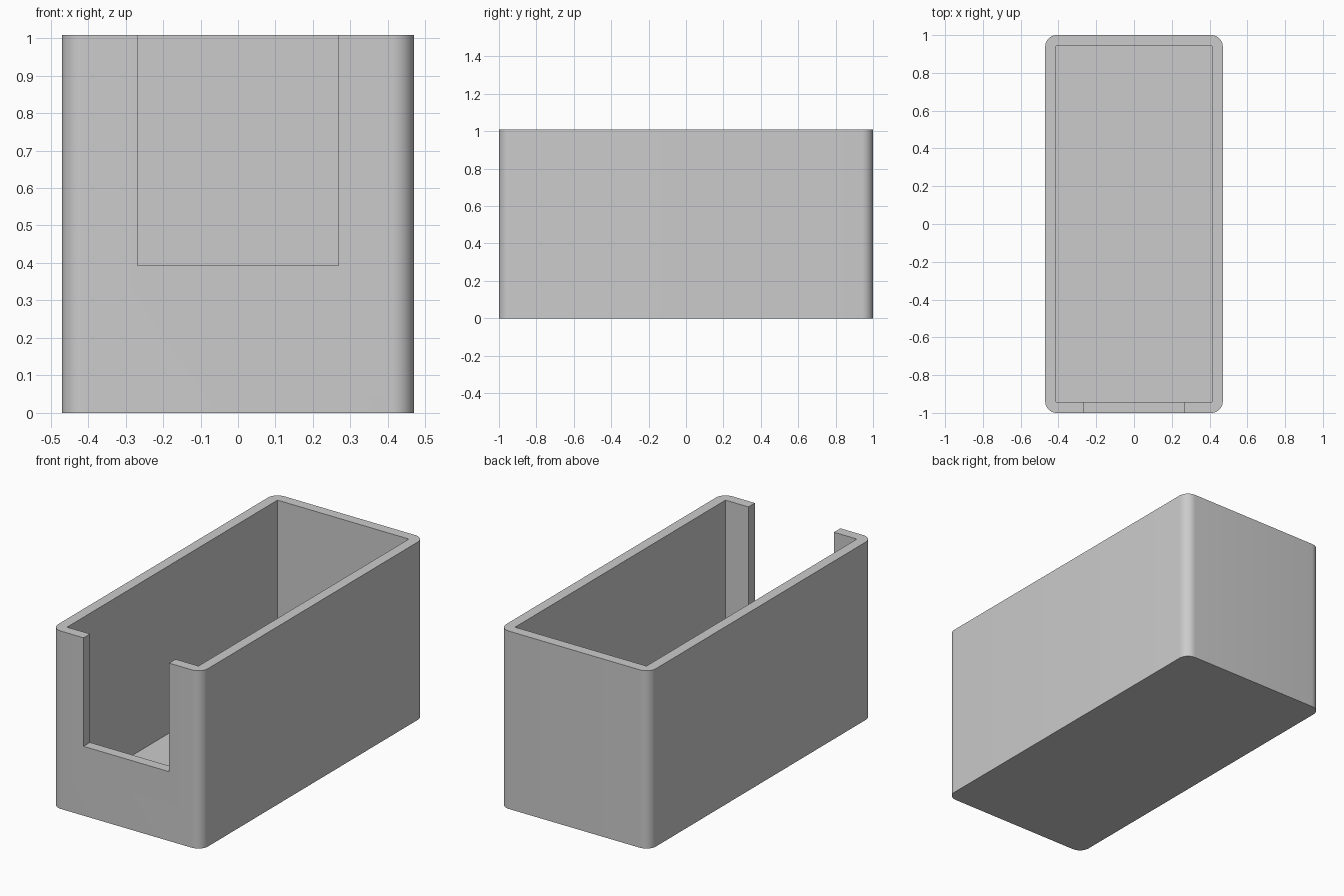
import bpy
import bmesh
from mathutils import Matrix, Vector

cube = bpy.data.objects.get("Cube")
if cube:
    bpy.data.objects.remove(cube, do_unlink=True)

HALF_X, HALF_Y, HEIGHT = 0.47, 1.0, 1.008
WALL, RADIUS = 0.058, 0.06
NOTCH_HALF, NOTCH_Z = 0.268, 0.393


def make_box(name, low, high, radius=0):
    """Box between two corners, with optional rounded vertical edges."""
    low, high = Vector(low), Vector(high)
    bm = bmesh.new()
    matrix = Matrix.Translation((low + high) / 2) @ Matrix.Diagonal((*(high - low), 1))
    bmesh.ops.create_cube(bm, size=1, matrix=matrix)
    if radius:
        upright = [e for e in bm.edges
                   if abs(e.verts[0].co.z - e.verts[1].co.z) > 0.1]
        bmesh.ops.bevel(bm, geom=upright, offset=radius, segments=10,
                        profile=0.5, affect='EDGES')
    mesh = bpy.data.meshes.new(name)
    bm.to_mesh(mesh)
    bm.free()
    obj = bpy.data.objects.new(name, mesh)
    bpy.context.collection.objects.link(obj)
    return obj


def cut(target, cutter):
    """Subtract the cutter from the target, then discard it."""
    cutter.hide_render = True
    mod = target.modifiers.new("cut", 'BOOLEAN')
    mod.operation = 'DIFFERENCE'
    mod.solver = 'EXACT'
    mod.object = cutter
    bpy.ops.object.select_all(action='DESELECT')
    target.select_set(True)
    bpy.context.view_layer.objects.active = target
    bpy.ops.object.modifier_apply(modifier=mod.name)
    bpy.data.objects.remove(cutter, do_unlink=True)


# Plain grey material
grey = bpy.data.materials.new("plain_grey")
grey.use_nodes = True
colour = (0.6, 0.6, 0.6, 1)
grey.diffuse_color = colour
grey.node_tree.nodes["Principled BSDF"].inputs["Base Color"].default_value = colour

# Outer body with rounded corners
tray = make_box("open_box", (-HALF_X, -HALF_Y, 0), (HALF_X, HALF_Y, HEIGHT), RADIUS)
tray.data.materials.append(grey)

# Square-cornered hollow
in_x, in_y = HALF_X - WALL, HALF_Y - WALL
cut(tray, make_box("hollow_cutter", (-in_x, -in_y, WALL), (in_x, in_y, HEIGHT + 0.2)))

# Access notch in the front wall
cut(tray, make_box("notch_cutter", (-NOTCH_HALF, -HALF_Y - 0.1, NOTCH_Z),
                   (NOTCH_HALF, -in_y + 0.1, HEIGHT + 0.2)))

bpy.ops.object.shade_smooth_by_angle()
